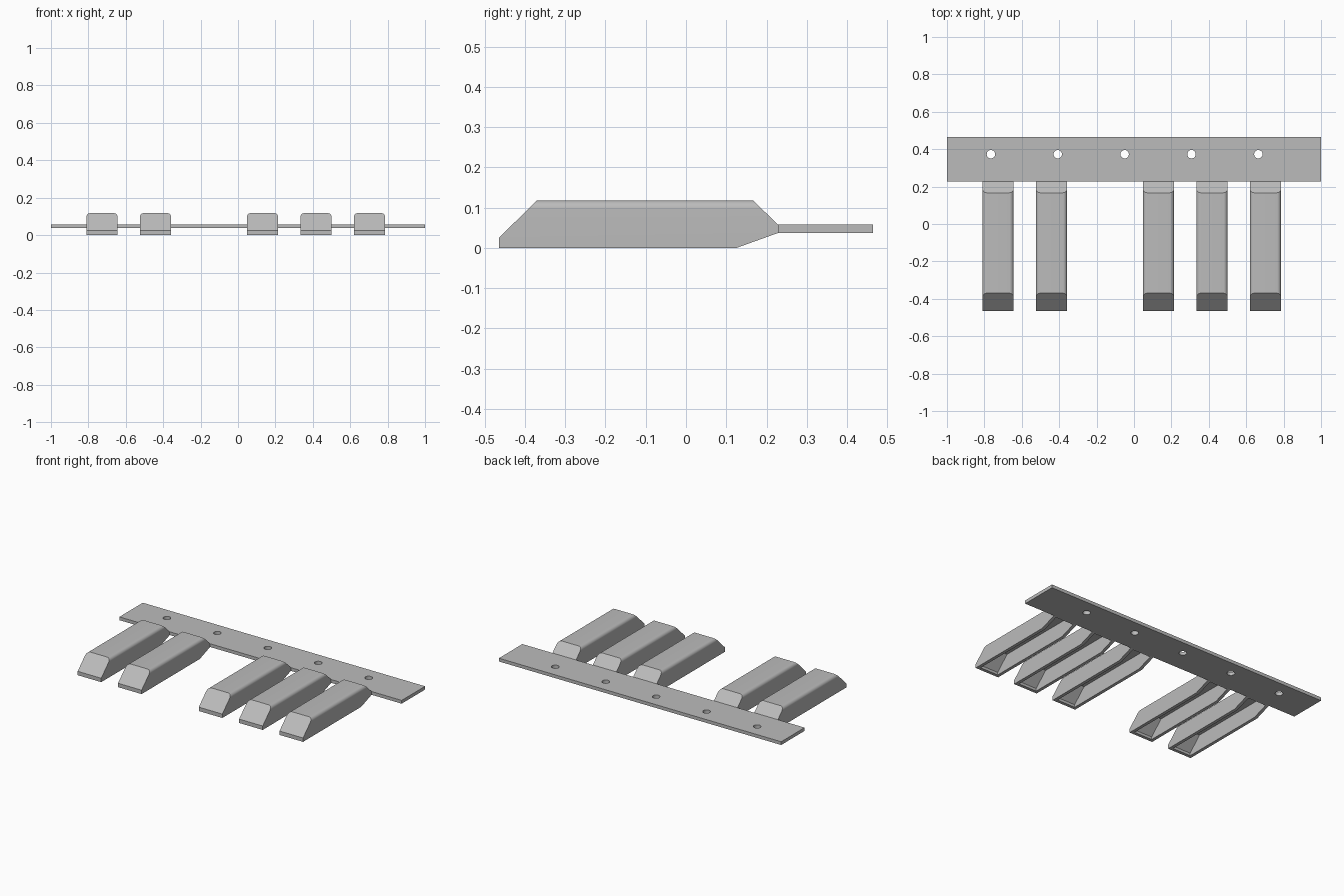
import bpy, bmesh, math
from mathutils import Vector

cube = bpy.data.objects.get("Cube")
if cube:
    bpy.data.objects.remove(cube, do_unlink=True)

grey = bpy.data.materials.new("plain grey")
grey.use_nodes = True
grey.diffuse_color = (0.5, 0.5, 0.5, 1)
grey.node_tree.nodes["Principled BSDF"].inputs["Base Color"].default_value = (0.5, 0.5, 0.5, 1)


def make_object(name, bm):
    bmesh.ops.recalc_face_normals(bm, faces=bm.faces)
    mesh = bpy.data.meshes.new(name)
    bm.to_mesh(mesh)
    bm.free()
    mesh.materials.append(grey)
    obj = bpy.data.objects.new(name, mesh)
    bpy.context.collection.objects.link(obj)
    return obj


def extrude_section(section, y0, y1):
    """Prism along y from an x-z outline."""
    bm = bmesh.new()
    face = bm.faces.new([bm.verts.new((x, y0, z)) for x, z in section])
    out = bmesh.ops.extrude_face_region(bm, geom=[face])
    moved = [v for v in out["geom"] if isinstance(v, bmesh.types.BMVert)]
    bmesh.ops.translate(bm, verts=moved, vec=(0, y1 - y0, 0))
    return bm


def slice_off(bm, a, b):
    """Cut along the y-z line a to b, dropping the part left of it."""
    dy, dz = b[0] - a[0], b[1] - a[1]
    out = bmesh.ops.bisect_plane(
        bm, geom=bm.verts[:] + bm.edges[:] + bm.faces[:],
        plane_co=Vector((0, *a)), plane_no=Vector((0, -dz, dy)), clear_outer=True)
    rim = [e for e in out["geom_cut"] if isinstance(e, bmesh.types.BMEdge)]
    bmesh.ops.holes_fill(bm, edges=rim)


def cut(obj, cutter):
    mod = obj.modifiers.new("cut", "BOOLEAN")
    mod.operation = "DIFFERENCE"
    mod.solver = "EXACT"
    mod.object = cutter
    cutter.hide_render = True
    cutter.hide_set(True)


HALF, TOP, WALL, R = 0.0835, 0.118, 0.02, 0.022

# Key shell outline with rounded upper edges
arc = [(HALF - R + R * math.cos(t), TOP - R + R * math.sin(t))
       for t in (math.pi / 2 * i / 8 for i in range(9))]
outline = [(HALF, 0)] + arc + [(-x, z) for x, z in reversed(arc)] + [(-HALF, 0)]

# Hollow inside, open at the bottom
inner = HALF - WALL
hollow = [(inner, -0.05), (inner, TOP - WALL), (-inner, TOP - WALL), (-inner, -0.05)]
bm = extrude_section(hollow, -0.465 + WALL, 0.25)
slice_off(bm, (-0.465, 0.025 - WALL * 1.41), (-0.37, TOP - WALL * 1.41))
slice_off(bm, (0.167, TOP - WALL * 1.41), (0.228, 0.058 - WALL * 1.41))
cavity = make_object("key_hollow_cutter", bm)

# Five keys on six even places, one left empty
for n, place in enumerate((0, 1, 3, 4, 5), 1):
    bm = extrude_section(outline, -0.465, 0.228)
    slice_off(bm, (-0.465, 0.025), (-0.37, TOP))
    slice_off(bm, (0.167, TOP), (0.228, 0.058))
    slice_off(bm, (0.228, 0.037), (0.125, 0))
    key = make_object(f"key_{n}", bm)
    key.location.x = -0.727 + 0.286 * place
    cutter = cavity.copy()
    bpy.context.collection.objects.link(cutter)
    cutter.location.x = key.location.x
    cut(key, cutter)
    bpy.context.view_layer.objects.active = key
    bpy.ops.object.select_all(action="DESELECT")
    key.select_set(True)
    bpy.ops.object.modifier_apply(modifier="cut")
    bpy.data.objects.remove(cutter, do_unlink=True)
    bpy.ops.object.shade_smooth_by_angle(angle=math.radians(25))
bpy.data.objects.remove(cavity, do_unlink=True)

# Mounting strip with five round holes
bm = bmesh.new()
bmesh.ops.create_cube(bm, size=1)
bmesh.ops.scale(bm, vec=(2, 0.237, 0.021), verts=bm.verts)
bmesh.ops.translate(bm, vec=(0, 0.3465, 0.0475), verts=bm.verts)
strip = make_object("mounting_strip", bm)

bm = bmesh.new()
for i in range(5):
    out = bmesh.ops.create_cone(bm, cap_ends=True, segments=32,
                                radius1=0.0225, radius2=0.0225, depth=0.2)
    bmesh.ops.translate(bm, vec=(-0.765 + 0.3575 * i, 0.373, 0.0475), verts=out["verts"])
drill = make_object("hole_cutter", bm)
cut(strip, drill)
bpy.context.view_layer.objects.active = strip
bpy.ops.object.select_all(action="DESELECT")
strip.select_set(True)
bpy.ops.object.modifier_apply(modifier="cut")
bpy.data.objects.remove(drill, do_unlink=True)
bpy.ops.object.shade_smooth_by_angle(angle=math.radians(30))
